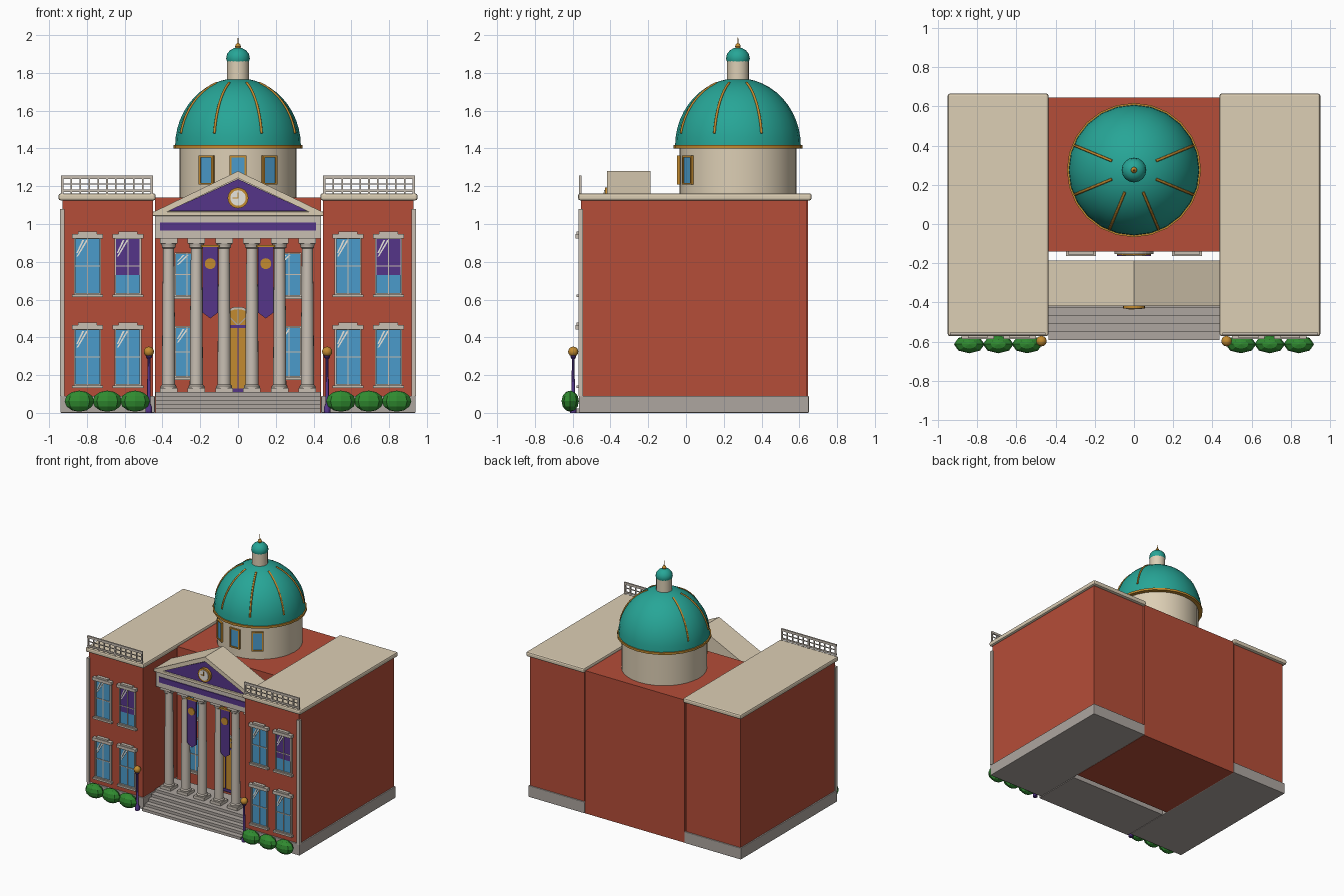
import bpy, bmesh
from math import sin, cos, pi, radians, sqrt
from mathutils import Matrix, Vector

if "Cube" in bpy.data.objects:
    bpy.data.objects.remove(bpy.data.objects["Cube"])

COL = dict(brick=(.46, .075, .04), stone=(.72, .62, .46), trim=(.58, .52, .45), grey=(.42, .38, .35),
           teal=(.02, .38, .31), gold=(.55, .26, .03), purple=(.09, .035, .25),
           glass=(.07, .33, .6), leaf=(.03, .26, .03), white=(.8, .78, .72))
MAT = {}
for k, c in COL.items():
    MAT[k] = bpy.data.materials.new(k)
    MAT[k].diffuse_color = (*c, 1)
ROUND = []


def finish(name, bm, mat, smooth=False):
    bmesh.ops.recalc_face_normals(bm, faces=bm.faces)
    me = bpy.data.meshes.new(name)
    bm.to_mesh(me)
    bm.free()
    me.materials.append(MAT[mat])
    ob = bpy.data.objects.new(name, me)
    bpy.context.collection.objects.link(ob)
    if smooth:
        ROUND.append(ob)
    return ob


def boxes(name, mat, *bs, bevel=0):
    """Each box is x0, x1, y0, y1, z0, z1."""
    bm = bmesh.new()
    for x0, x1, y0, y1, z0, z1 in bs:
        m = Matrix.Translation(((x0+x1)/2, (y0+y1)/2, (z0+z1)/2)) @ Matrix.Diagonal((x1-x0, y1-y0, z1-z0, 1))
        bmesh.ops.create_cube(bm, size=1, matrix=m)
    ob = finish(name, bm, mat)
    if bevel:
        b = ob.modifiers.new("bevel", 'BEVEL')
        b.width, b.segments = bevel, 2
    return ob


def prism(name, mat, pts, y0, y1):
    """Extrude an x-z outline along y."""
    bm = bmesh.new()
    f = bm.faces.new([bm.verts.new((x, y0, z)) for x, z in pts])
    r = bmesh.ops.extrude_face_region(bm, geom=[f])
    bmesh.ops.translate(bm, vec=(0, y1-y0, 0), verts=[v for v in r['geom'] if isinstance(v, bmesh.types.BMVert)])
    return finish(name, bm, mat)


def lathe(name, mat, prof, x, y, n=16):
    """Spin an r-z profile about a vertical axis."""
    bm = bmesh.new()
    vs = [bm.verts.new((r, 0, z)) for r, z in prof]
    es = [bm.edges.new(p) for p in zip(vs, vs[1:])]
    bmesh.ops.spin(bm, geom=vs+es, cent=(0, 0, 0), axis=(0, 0, 1), angle=2*pi, steps=n, use_duplicate=False)
    bmesh.ops.remove_doubles(bm, verts=bm.verts, dist=1e-5)
    bmesh.ops.translate(bm, vec=(x, y, 0), verts=bm.verts)
    return finish(name, bm, mat, True)


def disc(name, mat, x, z, r, y0, y1, n=20):
    return prism(name, mat, [(x+r*cos(2*pi*i/n), z+r*sin(2*pi*i/n)) for i in range(n)], y0, y1)


def window(name, x, z0, z1, w, y, curtain=False, fancy=True):
    h, zm = w/2, (z0+z1)/2
    boxes(name+"_glass", "glass", (x-h, x+h, y-.006, y+.005, z0, z1))
    if curtain:
        boxes(name+"_curtain", "purple", (x-h, x+h, y-.008, y, z0+(z1-z0)*.33, z1))
    f = .009
    boxes(name+"_frame", "trim", (x-h-f, x-h, y-.015, y, z0, z1), (x+h, x+h+f, y-.015, y, z0, z1),
          (x-h-f, x+h+f, y-.015, y, z1, z1+f), (x-h-f, x+h+f, y-.015, y, z0-f, z0),
          (x-.003, x+.003, y-.011, y, z0, z1), (x-h, x+h, y-.011, y, zm-.003, zm+.003))
    for i, s in enumerate((.0, .02)):
        prism(f"{name}_glint_{i}", "white", [(x-h+.004, zm+.05+s), (x-h+.012, zm+.05+s),
              (x-h+.065-s, z1-.005), (x-h+.055-s, z1-.005)], y-.01, y-.005)
    boxes(name+"_sill", "trim", (x-h-.02, x+h+.02, y-.024, y, z0-.022, z0-.007))
    if fancy:
        boxes(name+"_lintel", "trim", (x-h-.02, x+h+.02, y-.03, y, z1+.004, z1+.028),
              (x-h+.012, x+h-.012, y-.025, y, z1+.028, z1+.04))


# Central block
boxes("central_block", "brick", (-.44, .44, -.14, .645, 0, 1.14))

# Wings with plinth, roof slab, corner pilaster, balustrade, windows
for s, side in ((-1, "left"), (1, "right")):
    def sx(a, b, *r):
        return (min(a*s, b*s), max(a*s, b*s), *r)
    boxes(side+"_wing", "brick", sx(.45, .93, -.555, .64, .002, 1.13))
    boxes(side+"_plinth", "grey", sx(.44, .94, -.567, .65, 0, .09), bevel=.004)
    boxes(side+"_roof_slab", "stone", sx(.436, .95, -.571, .665, 1.125, 1.162), bevel=.011)
    boxes(side+"_corner_pilaster", "trim", sx(.918, .942, -.57, -.545, .09, 1.08))
    y = -.56
    bars = [sx(.45, .937, y-.006, y+.006, 1.238, 1.256), sx(.45, .937, y-.005, y+.005, 1.17, 1.182),
            sx(.45, .937, y-.003, y+.003, 1.208, 1.214)]
    for i in range(11):
        c = .457 + i*.0473
        t = .006 if i in (0, 5, 10) else .004
        bars.append(sx(c-t, c+t, y-t, y+t, 1.155, 1.245))
    boxes(side+"_balustrade", "trim", *bars)
    for j, x in enumerate((s*.69-.107, s*.69+.107)):
        window(f"{side}_lower_window_{j}", x, .153, .438, .125, -.555)
        window(f"{side}_upper_window_{j}", x, .635, .92, .125, -.555, curtain=j == 1)
    # Windows behind the portico
    window(side+"_porch_lower_window", s*.27, .195, .45, .115, -.14, fancy=False)
    window(side+"_porch_upper_window", s*.27, .625, .84, .115, -.14, fancy=False)
    # Banner between the columns
    b = s*.147
    prism(side+"_banner", "purple", [(b-.04, .88), (b-.04, .53), (b, .5), (b+.04, .53), (b+.04, .88)], -.375, -.365)
    boxes(side+"_banner_rod", "gold", (b-.05, b+.05, -.38, -.36, .878, .89))
    disc(side+"_banner_emblem", "gold", b, .79, .029, -.382, -.37)
    # Shrubs and lamp post
    for i, x in enumerate((.545, .692, .84)):
        bm = bmesh.new()
        bmesh.ops.create_uvsphere(bm, u_segments=8, v_segments=6, radius=1,
                                  matrix=Matrix.Translation((s*x, -.613, .062)) @ Matrix.Diagonal((.078, .046, .056, 1)))
        finish(f"{side}_shrub_{i}", bm, "leaf")
    lathe(side+"_lamp_post", "purple", [(0, 0), (.018, 0), (.018, .03), (.009, .045), (.008, .285),
                                        (.016, .295), (.016, .303), (0, .303)], s*.472, -.597, 10)
    lathe(side+"_lamp_globe", "gold", [(.027*sin(pi*i/8), .324-.027*cos(pi*i/8)) for i in range(9)],
          s*.472, -.597, 12)

# Entrance steps and porch floor
for i, y in enumerate((-.592, -.55, -.51, -.47, -.425)):
    boxes(f"step_{i}", "grey", (-.436, .436, y, -.187, i*.022, (i+1)*.022))

# Columns
for i in range(6):
    x, y = (i-2.5)*.147, -.345
    lathe(f"column_{i}", "trim", [(0, .13), (.042, .13), (.042, .142), (.035, .15), (.035, .16), (.033, .5),
          (.029, .87), (.036, .875), (.036, .885), (.043, .9), (0, .9)], x, y, 16)
    boxes(f"column_blocks_{i}", "trim", (x-.046, x+.046, y-.046, y+.046, .11, .132),
          (x-.046, x+.046, y-.046, y+.046, .898, .925))

# Entablature and pediment
boxes("entablature", "trim", (-.44, .44, -.405, -.187, .922, 1.045))
boxes("entablature_band", "purple", (-.412, .412, -.412, -.4, .965, 1.008))
boxes("pediment_cornice", "stone", (-.455, .455, -.418, -.187, 1.043, 1.065), bevel=.003)
prism("pediment", "stone", [(-.43, 1.06), (.43, 1.06), (0, 1.265)], -.4, -.187)
prism("pediment_field", "purple", [(-.37, 1.068), (.37, 1.068), (0, 1.238)], -.409, -.395)
prism("pediment_rake", "stone", [(-.455, 1.06), (0, 1.28), (.455, 1.06), (.385, 1.06), (0, 1.243), (-.385, 1.06)],
      -.418, -.187)
disc("clock_rim", "gold", 0, 1.138, .055, -.43, -.4, 24)
disc("clock_face", "white", 0, 1.138, .041, -.434, -.42, 24)
boxes("clock_hands", "gold", (-.028, .003, -.437, -.43, 1.135, 1.141), (-.003, .003, -.437, -.43, 1.135, 1.168))


# Arched door
def arch(r, z0, zs, n=14):
    return [(-r, z0), (r, z0)] + [(r*cos(pi*i/n), zs+r*sin(pi*i/n)) for i in range(n+1)]


prism("door_surround", "trim", arch(.1, .1, .462), -.152, -.13)
prism("door", "gold", arch(.087, .11, .462), -.158, -.14)
boxes("door_rails", "purple", (-.087, .087, -.163, -.15, .45, .464), (-.087, .087, -.163, -.15, .11, .13))
boxes("door_seam", "purple", (-.003, .003, -.161, -.15, .13, .45))
for i, a in enumerate((45, 90, 135)):
    d, p = Vector((cos(radians(a)), sin(radians(a)))), Vector((-sin(radians(a)), cos(radians(a))))*.003
    e = d*.085
    prism(f"fanlight_bar_{i}", "grey", [(q.x, .462+q.y) for q in (p, -p, e-p, e+p)], -.162, -.15)

# Dome on its drum
CY, R, Z0, H = .275, .333, 1.412, .36
lathe("dome_drum", "stone", [(0, 1.13), (.31, 1.13), (.31, 1.405), (0, 1.405)], 0, CY, 32)
lathe("dome_ring", "gold", [(.3, 1.4), (.342, 1.4), (.342, 1.417), (.3, 1.417)], 0, CY, 24)
lathe("dome", "teal", [(R*cos(pi/2*i/12), Z0+H*sin(pi/2*i/12)) for i in range(13)], 0, CY, 24)
lathe("lantern", "stone", [(.058, 1.75), (.058, 1.865), (0, 1.865)], 0, CY, 20)
lathe("lantern_cap", "teal", [(0, 1.86), (.058, 1.86), (.063, 1.875), (.058, 1.9), (.042, 1.92), (.02, 1.932),
                              (0, 1.934)], 0, CY, 16)
lathe("finial", "gold", [(0, 1.925), (.012, 1.928), (.016, 1.94), (.011, 1.952), (.004, 1.957), (0, 2.0)], 0, CY, 10)

# Dome ribs on the front and sides
for i, a in enumerate((-157.5, -112.5, -67.5, -22.5, 22.5, 157.5)):
    cu = bpy.data.curves.new(f"dome_rib_{i}", 'CURVE')
    cu.dimensions, cu.bevel_depth, cu.bevel_resolution = '3D', .007, 1
    cu.use_fill_caps = True
    sp = cu.splines.new('POLY')
    sp.points.add(8)
    for j, pt in enumerate(sp.points):
        t = radians(11 + j*7.2)
        r = R*cos(t)
        pt.co = (r*cos(radians(a)), CY+r*sin(radians(a)), Z0+H*sin(t), 1)
    cu.materials.append(MAT["gold"])
    bpy.context.collection.objects.link(bpy.data.objects.new(f"dome_rib_{i}", cu))

# Drum windows
for i, a in enumerate((-32, 0, 32)):
    fr = boxes(f"drum_window_frame_{i}", "gold", (-.044, -.034, -.322, -.29, 1.21, 1.36),
               (.034, .044, -.322, -.29, 1.21, 1.36), (-.044, .044, -.322, -.29, 1.352, 1.362),
               (-.044, .044, -.322, -.29, 1.208, 1.218))
    gl = boxes(f"drum_window_glass_{i}", "glass", (-.036, .036, -.315, -.29, 1.212, 1.358))
    for o in (fr, gl):
        o.location.y, o.rotation_euler.z = CY, radians(a)

# Smooth shading on round parts
for o in ROUND:
    o.select_set(True)
bpy.context.view_layer.objects.active = ROUND[0]
bpy.ops.object.shade_smooth_by_angle(angle=radians(35))

for m in bpy.data.materials:
    if m.users and not m.is_grease_pencil:
        m.use_nodes = True
        m.node_tree.nodes["Principled BSDF"].inputs["Base Color"].default_value = m.diffuse_color
